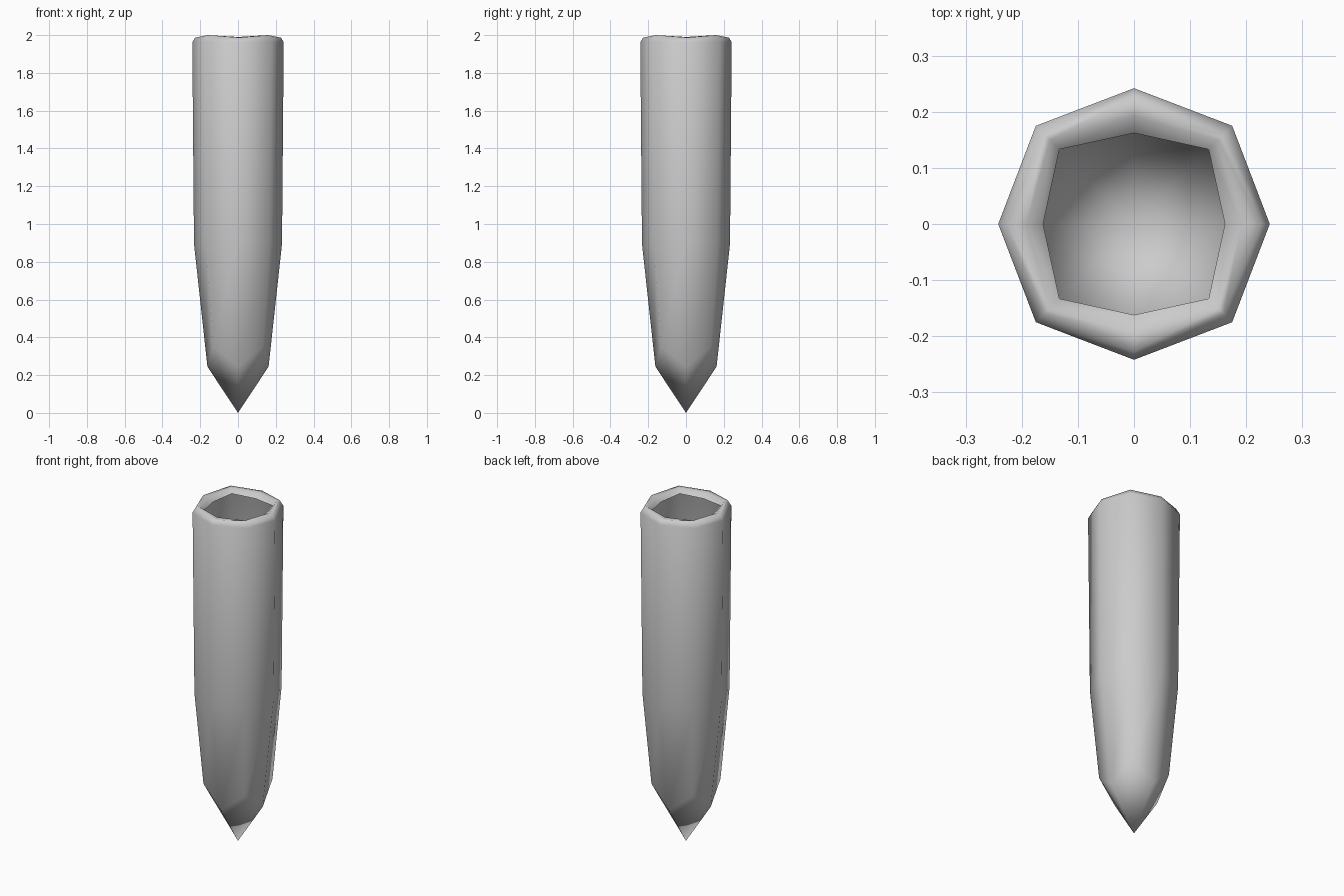
import bpy, bmesh

if "Cube" in bpy.data.objects:
    bpy.data.objects.remove(bpy.data.objects["Cube"])

# Each ring: (radius on the axes, z on the axes, diagonal x/y offset, z on the diagonals)
RINGS = [
    (0.162, 0.245, 0.133, 0.353),   # shoulder of the point
    (0.233, 0.895, 0.168, 0.895),   # widest part of the taper
    (0.242, 1.962, 0.175, 1.965),   # top of the wall
    (0.227, 1.987, 0.160, 2.000),   # rounded rim
    (0.192, 1.990, 0.150, 1.995),   # rim turning inward
    (0.162, 1.965, 0.133, 1.970),   # open inner lip
]
DIRS = [(1, 0), (1, 1), (0, 1), (-1, 1), (-1, 0), (-1, -1), (0, -1), (1, -1)]

bm = bmesh.new()


def add_ring(axis_r, axis_z, diag, diag_z):
    ring = []
    for i, (dx, dy) in enumerate(DIRS):
        r, z = (diag, diag_z) if i % 2 else (axis_r, axis_z)
        ring.append(bm.verts.new((dx * r, dy * r, z)))
    return ring


# Pointed bottom
tip = bm.verts.new((0, 0, 0))
rings = [add_ring(*r) for r in RINGS]
for i in range(8):
    bm.faces.new((tip, rings[0][(i + 1) % 8], rings[0][i]))

# Walls and rolled rim
for low, high in zip(rings, rings[1:]):
    for i in range(8):
        j = (i + 1) % 8
        bm.faces.new((low[i], low[j], high[j], high[i]))

for f in bm.faces:
    f.smooth = True

mesh = bpy.data.meshes.new("pointed_tube")
bm.to_mesh(mesh)
bm.free()
tube = bpy.data.objects.new("pointed_tube", mesh)
bpy.context.collection.objects.link(tube)
